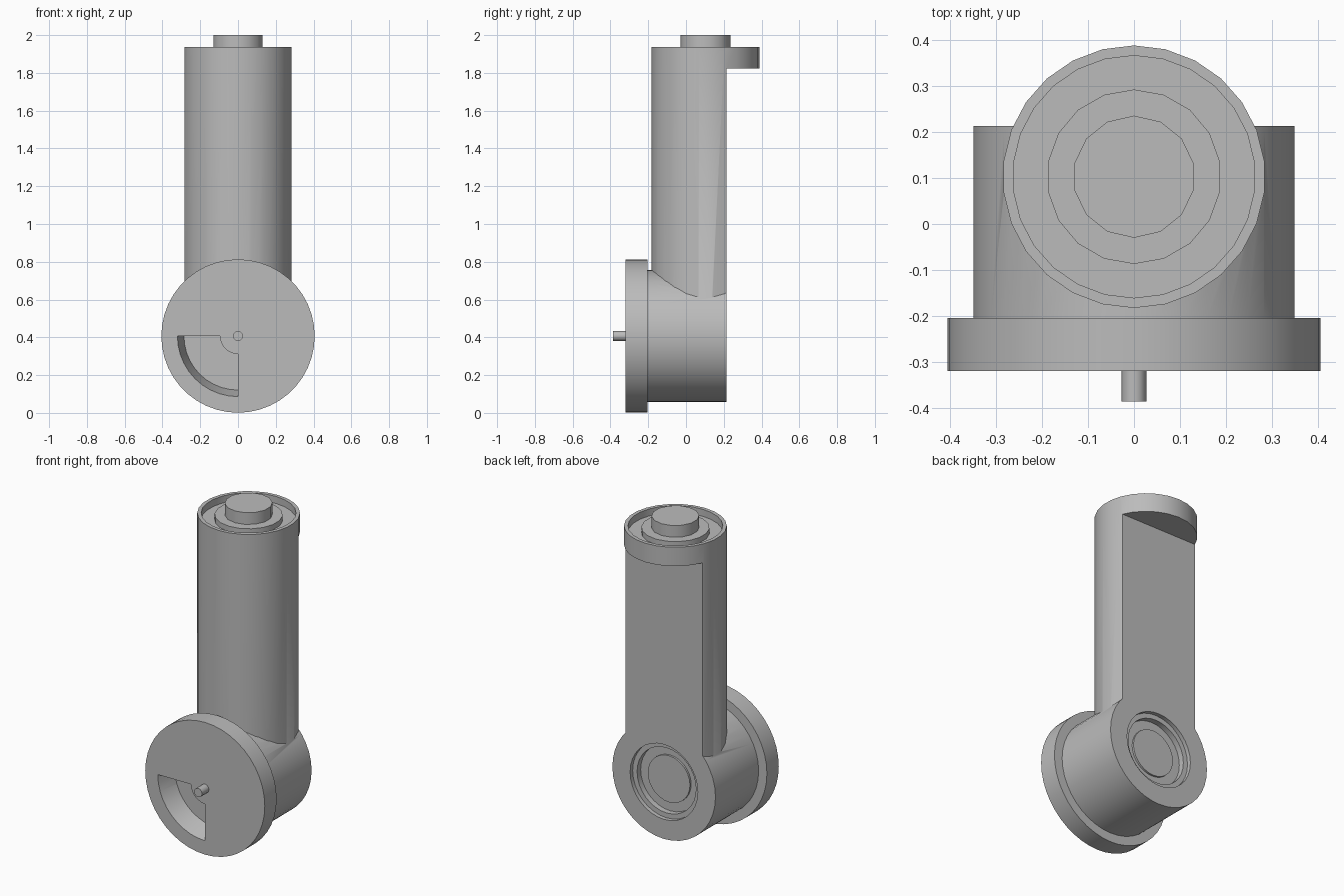
import bpy
import bmesh
from math import radians, cos, sin, pi
from mathutils import Matrix

cube = bpy.data.objects.get("Cube")
if cube:
    bpy.data.objects.remove(cube, do_unlink=True)

grey = bpy.data.materials.new("plain grey")
grey.use_nodes = True
grey.diffuse_color = (0.5, 0.5, 0.5, 1)
grey.node_tree.nodes["Principled BSDF"].inputs["Base Color"].default_value = (0.5, 0.5, 0.5, 1)

TUBE_Y = 0.103     # axis of the upright tube
AXIS_Z = 0.407     # axis of the round housing and dial
BACK = 0.214       # flat back plane
DISC_FRONT, DISC_BACK = -0.32, -0.205


def finish(name, bm):
    bmesh.ops.recalc_face_normals(bm, faces=bm.faces)
    mesh = bpy.data.meshes.new(name)
    bm.to_mesh(mesh)
    bm.free()
    mesh.materials.append(grey)
    obj = bpy.data.objects.new(name, mesh)
    bpy.context.collection.objects.link(obj)
    return obj


def upright(name, radius, low, high, sides):
    bm = bmesh.new()
    place = Matrix.Translation((0, TUBE_Y, (low + high) / 2))
    bmesh.ops.create_cone(bm, cap_ends=True, segments=sides, radius1=radius,
                          radius2=radius, depth=high - low, matrix=place)
    return finish(name, bm)


def lying(name, radius, front, back, sides):
    bm = bmesh.new()
    place = Matrix.Translation((0, (front + back) / 2, AXIS_Z)) @ Matrix.Rotation(pi / 2, 4, 'X')
    bmesh.ops.create_cone(bm, cap_ends=True, segments=sides, radius1=radius,
                          radius2=radius, depth=back - front, matrix=place)
    return finish(name, bm)


def block(name, x, y0, y1, z0, z1):
    bm = bmesh.new()
    place = Matrix.Translation((0, (y0 + y1) / 2, (z0 + z1) / 2)) @ Matrix.Diagonal((2 * x, y1 - y0, z1 - z0, 1))
    bmesh.ops.create_cube(bm, size=1, matrix=place)
    return finish(name, bm)


def combine(target, tool, operation):
    mod = target.modifiers.new("combine", 'BOOLEAN')
    mod.operation = operation
    mod.solver = 'EXACT'
    mod.object = tool
    bpy.context.view_layer.objects.active = target
    bpy.ops.object.modifier_apply(modifier=mod.name)
    bpy.data.objects.remove(tool, do_unlink=True)


def window_cutter(inner, outer_front, outer_back, front, back, steps=10):
    # quarter ring whose outer wall tapers towards the back
    bm = bmesh.new()
    rings = []
    for y, outer in ((front, outer_front), (back, outer_back)):
        angles = [pi + pi / 2 * i / steps for i in range(steps + 1)]
        path = [(outer, a) for a in angles] + [(inner, a) for a in reversed(angles)]
        rings.append([bm.verts.new((r * cos(a), y, AXIS_Z + r * sin(a))) for r, a in path])
    a, b = rings
    bm.faces.new(a)
    bm.faces.new(b)
    for i in range(len(a)):
        j = (i + 1) % len(a)
        bm.faces.new((a[i], a[j], b[j], b[i]))
    return finish("window_cutter", bm)


# Body: upright tube joined to a round housing, sharing a flat back
body = upright("body", 0.286, AXIS_Z, 1.938, 26)
combine(body, lying("housing", 0.35, DISC_BACK, BACK + 0.1, 40), 'UNION')
combine(body, block("back_cutter", 0.6, BACK, 0.8, -0.2, 1.822), 'DIFFERENCE')
# Stepped socket in the back
combine(body, lying("socket_outer", 0.23, BACK - 0.025, BACK + 0.1, 32), 'DIFFERENCE')
combine(body, lying("socket_inner", 0.2, BACK - 0.06, BACK + 0.1, 32), 'DIFFERENCE')
# Shallow cup in the top
combine(body, upright("cup_cutter", 0.264, 1.895, 2.1, 26), 'DIFFERENCE')

# Front dial with a quarter window
dial = lying("dial", 0.406, DISC_FRONT, DISC_BACK, 44)
combine(dial, window_cutter(0.095, 0.321, 0.286, DISC_FRONT - 0.0005, DISC_BACK + 0.0005), 'DIFFERENCE')

parts = [
    body,
    dial,
    lying("dial_pin", 0.027, -0.387, DISC_FRONT + 0.02, 12),
    lying("socket_boss", 0.143, BACK - 0.08, BACK - 0.048, 28),
    upright("top_flange", 0.19, 1.88, 1.928, 18),
    upright("top_knob", 0.133, 1.9, 2.0, 14),
]

# Smooth round walls, sharp rims
bpy.ops.object.select_all(action='DESELECT')
for part in parts:
    part.select_set(True)
bpy.context.view_layer.objects.active = body
bpy.ops.object.shade_smooth_by_angle(angle=radians(32))
